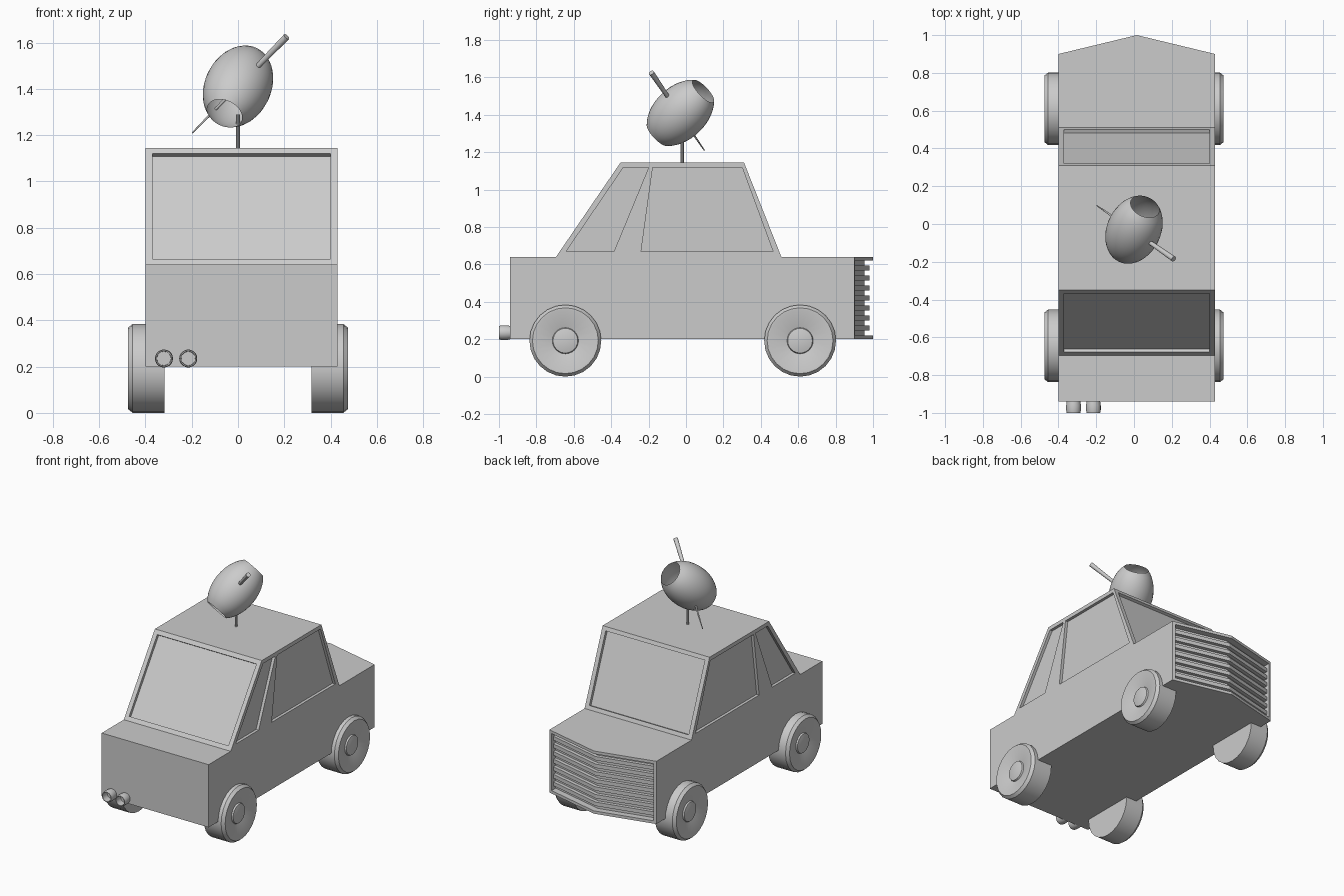
import bpy, bmesh
from math import cos, sin, pi, sqrt
from mathutils import Vector

if "Cube" in bpy.data.objects:
    bpy.data.objects.remove(bpy.data.objects["Cube"])

X0, X1 = -0.40, 0.43           # body sides
XC, HALF = 0.015, 0.415        # body centre line and half width


def finish(name, bm, smooth=False):
    bmesh.ops.remove_doubles(bm, verts=bm.verts, dist=1e-5)
    bmesh.ops.recalc_face_normals(bm, faces=bm.faces)
    me = bpy.data.meshes.new(name)
    bm.to_mesh(me)
    bm.free()
    ob = bpy.data.objects.new(name, me)
    bpy.context.collection.objects.link(ob)
    if smooth:
        bpy.ops.object.select_all(action='DESELECT')
        bpy.context.view_layer.objects.active = ob
        ob.select_set(True)
        bpy.ops.object.shade_smooth_by_angle(angle=0.6)
    return ob


def loft(name, rings):
    """Closed solid through matching rings of points."""
    bm = bmesh.new()
    vs = [[bm.verts.new(p) for p in r] for r in rings]
    n = len(vs[0])
    for a, b in zip(vs, vs[1:]):
        for i in range(n):
            j = (i + 1) % n
            bm.faces.new((a[i], a[j], b[j], b[i]))
    bm.faces.new(vs[0])
    bm.faces.new(vs[-1])
    return finish(name, bm)


def lathe(name, profile, origin, axis, seg=24):
    """Revolve (radius, distance) points about an axis."""
    q = Vector(axis).to_track_quat('Z', 'Y')
    o = Vector(origin)
    bm = bmesh.new()
    rings = [[bm.verts.new(o + q @ Vector((r * cos(2 * pi * i / seg),
                                           r * sin(2 * pi * i / seg), d)))
              for i in range(seg)] for r, d in profile]
    for a, b in zip(rings, rings[1:]):
        for i in range(seg):
            j = (i + 1) % seg
            bm.faces.new((a[i], a[j], b[j], b[i]))
    bmesh.ops.dissolve_degenerate(bm, dist=1e-6, edges=bm.edges)
    return finish(name, bm, True)


def prism_x(name, pts, xa, xb):
    return loft(name, [[(x, y, z) for y, z in pts] for x in (xa, xb)])


def chevron(name, inset, back, front, za, zb):
    """Bent bar following the pointed nose."""
    def ny(x):
        return 1.0 - 0.1 * abs(x - XC) / HALF
    return loft(name, [[(x, ny(x) + back, za), (x, ny(x) + front, za),
                        (x, ny(x) + front, zb), (x, ny(x) + back, zb)]
                       for x in (X0 + inset, XC, X1 - inset)])


def cut(target, cutter):
    m = target.modifiers.new("cut", 'BOOLEAN')
    m.operation, m.solver, m.object = 'DIFFERENCE', 'EXACT', cutter
    bpy.context.view_layer.objects.active = target
    bpy.ops.object.modifier_apply(modifier=m.name)
    bpy.data.objects.remove(cutter)


# Car body: side profile lofted across, nose pushed out on the centre line
def section(x, nose):
    pts = [(-0.94, 0.2), (nose, 0.2), (nose, 0.64), (0.51, 0.64),
           (0.31, 1.145), (-0.35, 1.145), (-0.695, 0.64), (-0.94, 0.64)]
    return [(x, y, z) for y, z in pts]


body = loft("car_body", [section(X0, 0.9), section(XC, 1.0), section(X1, 0.9)])

# Side window recesses
windows = ([(-0.64, 0.67), (-0.385, 0.67), (-0.2, 1.118), (-0.335, 1.118)],
           [(-0.24, 0.67), (0.465, 0.67), (0.3, 1.118), (-0.178, 1.118)])
for w in windows:
    cut(body, prism_x("window_cutter", w, X1 - 0.02, X1 + 0.1))
    cut(body, prism_x("window_cutter", w, X0 - 0.1, X0 + 0.02))

# Front and rear glass recesses, following the slopes
for low, high in (((0.51, 0.64), (0.31, 1.145)), ((-0.695, 0.64), (-0.35, 1.145))):
    a, b = Vector(low), Vector(high)
    d = b - a
    n = Vector((d.y, -d.x)).normalized()
    if n.y < 0:
        n = -n
    p, q = a + d * 0.05, a + d * 0.95
    cut(body, prism_x("glass_cutter", [p - n * 0.02, p + n * 0.1,
                                       q + n * 0.1, q - n * 0.02],
                      X0 + 0.03, X1 - 0.03))

# Grille recess and slats
cut(body, chevron("grille_cutter", 0.02, -0.045, 0.1, 0.22, 0.62))
step = 0.4 / 15
for i in range(7):
    z = 0.22 + step * (2 * i + 1)
    chevron("grille_slat", 0.018, -0.047, -0.02, z, z + step)

# Wheels
wheel = [(0, 0), (0.192, 0), (0.192, 0.137), (0.176, 0.157), (0.165, 0.157),
         (0.07, 0.132), (0.066, 0.142), (0.04, 0.148), (0, 0.15)]
for y in (-0.645, 0.61):
    for s in (-1, 1):
        lathe("wheel", wheel, (s * 0.318, y, 0.192), (s, 0, 0))

# Exhaust pipes
pipe = [(0, 0), (0.036, 0), (0.039, 0.02), (0.039, 0.045), (0.036, 0.06),
        (0.031, 0.06), (0.03, 0.01), (0, 0.01)]
for x in (-0.32, -0.215):
    lathe("exhaust_pipe", pipe, (x, -0.94, 0.235), (0, -1, 0), 20)

# Roof olive: hollow barrel with open ends
L, R, END = 0.215, 0.143, 0.178
olive = []
for i in range(17):
    t = -END + 2 * END * i / 16
    olive.append((R * sqrt(1 - (t / L) ** 2), t))
lathe("olive", olive, (0, -0.03, 1.41), (0.058, 0.123, 0.117), 32)

# Cocktail stick through the olive
tip, top = Vector((-0.197, 0.098, 1.21)), Vector((0.21, -0.185, 1.625))
span = (top - tip).length
lathe("cocktail_stick", [(0, 0), (0.003, 0), (0.015, span), (0, span)],
      tip, top - tip, 12)

# Mounting pole
lathe("mount_pole", [(0, 0), (0.009, 0), (0.009, 0.15), (0, 0.15)],
      (0, -0.02, 1.14), (0, 0, 1), 10)
